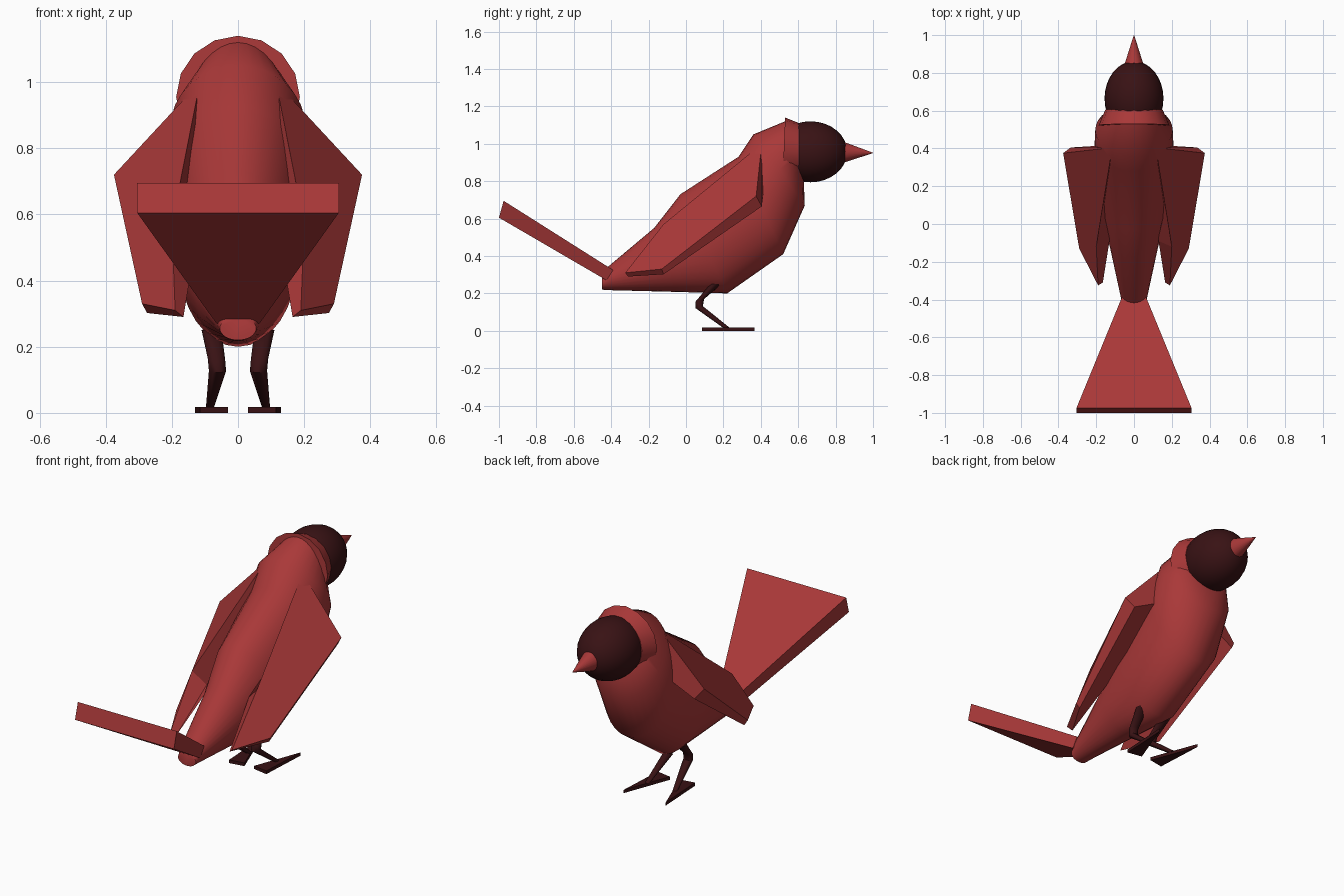
import bpy, bmesh, math
from mathutils import Vector

if "Cube" in bpy.data.objects:
    bpy.data.objects.remove(bpy.data.objects["Cube"])


def material(name, rgb):
    m = bpy.data.materials.new(name)
    m.diffuse_color = (*rgb, 1)
    m.use_nodes = True
    m.node_tree.nodes["Principled BSDF"].inputs["Base Color"].default_value = m.diffuse_color
    return m


RED = material("red", (0.40, 0.04, 0.04))
DARK = material("dark", (0.04, 0.006, 0.007))


def finish(name, bm, mat, angle=None):
    bmesh.ops.recalc_face_normals(bm, faces=bm.faces)
    me = bpy.data.meshes.new(name)
    bm.to_mesh(me)
    bm.free()
    me.materials.append(mat)
    ob = bpy.data.objects.new(name, me)
    bpy.context.collection.objects.link(ob)
    if angle:
        bpy.ops.object.select_all(action='DESELECT')
        ob.select_set(True)
        bpy.context.view_layer.objects.active = ob
        bpy.ops.object.shade_smooth_by_angle(angle=math.radians(angle))
    return ob


def loft(name, rings, mat, sides, angle=50):
    """Each ring: (x centre, (y,z) one end, (y,z) other end, half width)."""
    bm = bmesh.new()
    loops = []
    for cx, p, q, w in rings:
        p, q = Vector((cx, *p)), Vector((cx, *q))
        c, a = (p + q) / 2, (p - q) / 2
        loop = []
        for i in range(sides):
            t = 2 * math.pi * i / sides
            loop.append(bm.verts.new(c + a * math.cos(t) + Vector((w * math.sin(t), 0, 0))))
        loops.append(loop)
    for l0, l1 in zip(loops, loops[1:]):
        for i in range(sides):
            j = (i + 1) % sides
            bm.faces.new((l0[i], l0[j], l1[j], l1[i]))
    bm.faces.new(loops[0])
    bm.faces.new(loops[-1])
    return finish(name, bm, mat, angle)


def slab(name, outer, inner, mat):
    """Solid between two matching outlines."""
    bm = bmesh.new()
    a = [bm.verts.new(p) for p in outer]
    b = [bm.verts.new(p) for p in inner]
    bm.faces.new(a)
    bm.faces.new(b[::-1])
    for i in range(len(a)):
        j = (i + 1) % len(a)
        bm.faces.new((a[i], b[i], b[j], a[j]))
    return finish(name, bm, mat)


# Body: tilted oval sections from tail end to neck
loft("body", [
    (0, (-0.45, 0.29), (-0.45, 0.22), 0.055),
    (0, (-0.42, 0.34), (-0.40, 0.217), 0.065),
    (0, (-0.17, 0.55), (-0.05, 0.208), 0.13),
    (0, (-0.03, 0.73), (0.22, 0.20), 0.18),
    (0, (0.28, 0.93), (0.52, 0.41), 0.21),
    (0, (0.36, 1.05), (0.635, 0.67), 0.205),
    (0, (0.53, 1.12), (0.63, 0.80), 0.135),
], RED, 32)

# Collar behind the head
loft("collar", [
    (0, (0.53, 1.14), (0.515, 0.77), 0.187),
    (0, (0.605, 1.11), (0.605, 0.81), 0.152),
], RED, 16)

# Head
bm = bmesh.new()
bmesh.ops.create_uvsphere(bm, u_segments=32, v_segments=16, radius=1)
for v in bm.verts:
    v.co = Vector((v.co.x * 0.156, 0.665 + v.co.y * 0.197, 0.957 + v.co.z * 0.163))
finish("head", bm, DARK, 50)

# Beak
loft("beak", [
    (0, (0.83, 1.015), (0.83, 0.895), 0.055),
    (0, (1.0, 0.952), (1.0, 0.950), 0.001),
], RED, 24)

# Tail
slab("tail",
     [(-0.305, -0.975, 0.695), (0.305, -0.975, 0.695), (0.065, -0.39, 0.325), (-0.065, -0.39, 0.325)],
     [(-0.305, -1.0, 0.605), (0.305, -1.0, 0.605), (0.065, -0.425, 0.27), (-0.065, -0.425, 0.27)], RED)

# Wings, legs and feet on both sides
wing_outer = [(0.115, 0.405, 1.0), (0.375, 0.375, 0.72), (0.29, -0.13, 0.33),
              (0.19, -0.325, 0.31), (0.20, -0.12, 0.57)]
wing_inner = [(0.10, 0.42, 0.78), (0.335, 0.405, 0.665), (0.275, -0.12, 0.302),
              (0.165, -0.31, 0.29), (0.13, -0.09, 0.50)]
foot = [(0.03, 0.10), (0.115, 0.085), (0.13, 0.365)]
for side, s in (("left", -1), ("right", 1)):
    slab(side + "_wing", [(s * x, y, z) for x, y, z in wing_outer],
         [(s * x, y, z) for x, y, z in wing_inner], RED)
    loft(side + "_leg", [
        (s * 0.08, (0.13, 0.25), (0.19, 0.25), 0.03),
        (s * 0.065, (0.05, 0.155), (0.097, 0.17), 0.026),
        (s * 0.062, (0.05, 0.122), (0.09, 0.132), 0.026),
        (s * 0.085, (0.20, 0.015), (0.235, 0.015), 0.012),
    ], DARK, 12)
    slab(side + "_foot", [(s * x, y, 0.0) for x, y in foot],
         [(s * x, y, 0.018) for x, y in foot], DARK)
